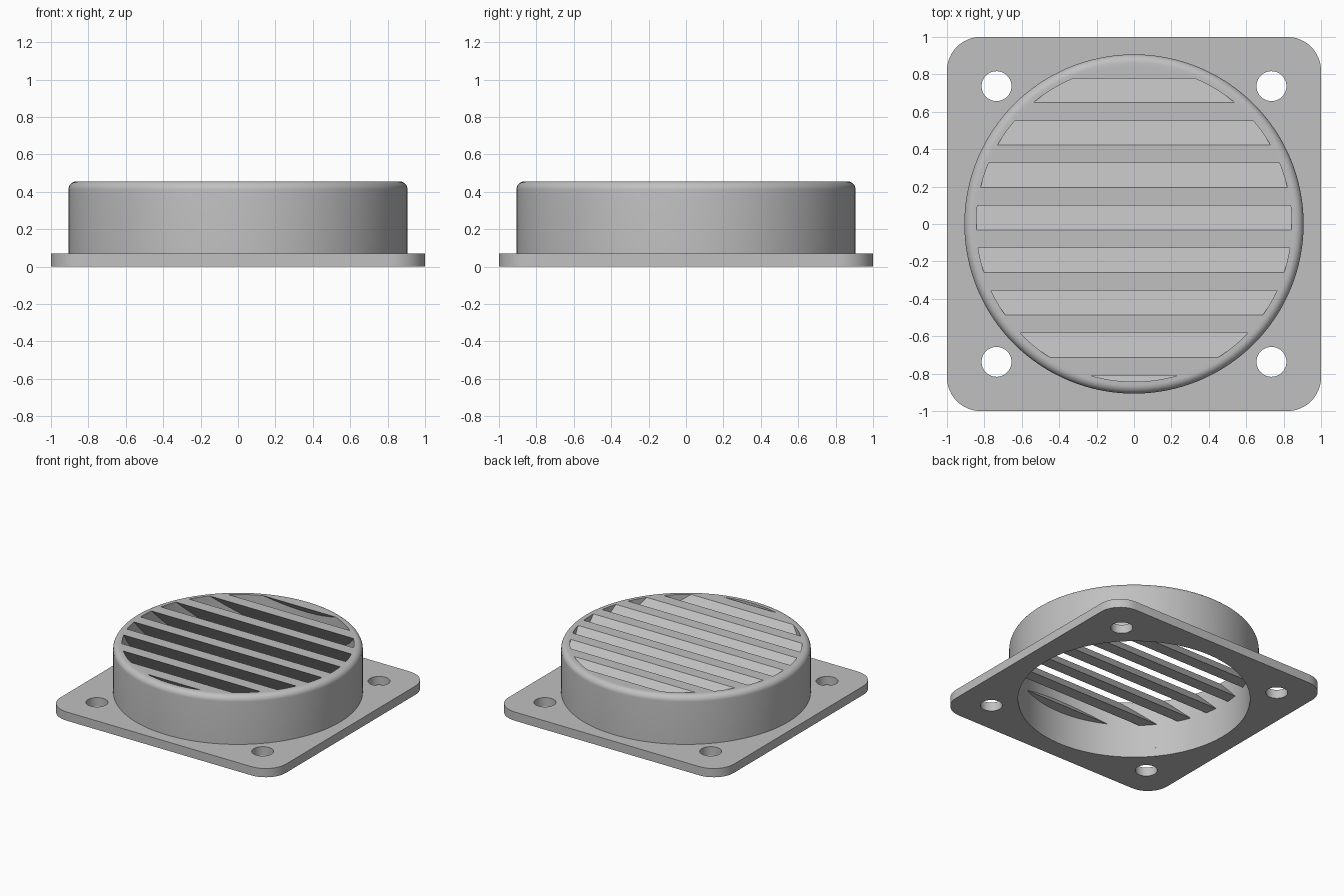
import bpy, bmesh, math

if "Cube" in bpy.data.objects:
    bpy.data.objects.remove(bpy.data.objects["Cube"])

PLATE_H, TOP, SLAT_BASE = 0.07, 0.456, 0.265
R_IN, R_OUT, FILLET = 0.843, 0.907, 0.045
SEG = 128

grey = bpy.data.materials.new("light_grey")
grey.use_nodes = True
colour = (0.53, 0.53, 0.53, 1)
grey.diffuse_color = colour
grey.node_tree.nodes["Principled BSDF"].inputs["Base Color"].default_value = colour


def finish(name, mesh):
    """Link a mesh as a smooth-shaded grey part."""
    bm = bmesh.new()
    bm.from_mesh(mesh)
    bmesh.ops.remove_doubles(bm, verts=bm.verts, dist=1e-5)
    bmesh.ops.recalc_face_normals(bm, faces=bm.faces)
    bm.to_mesh(mesh)
    bm.free()
    mesh.materials.clear()
    mesh.materials.append(grey)
    obj = bpy.data.objects.new(name, mesh)
    bpy.context.collection.objects.link(obj)
    bpy.ops.object.select_all(action='DESELECT')
    obj.select_set(True)
    bpy.context.view_layer.objects.active = obj
    bpy.ops.object.shade_smooth_by_angle(angle=math.radians(30))
    return obj


def baked(obj):
    """Evaluated copy of an object's mesh; the source is removed."""
    deps = bpy.context.evaluated_depsgraph_get()
    mesh = bpy.data.meshes.new_from_object(obj.evaluated_get(deps))
    bpy.data.objects.remove(obj)
    return mesh


def arc(cx, cy, r, start, sweep, n):
    return [(cx + r * math.cos(start + sweep * i / n),
             cy + r * math.sin(start + sweep * i / n)) for i in range(n + 1)]


def circle(cx, cy, r, n):
    return arc(cx, cy, r, 0, math.tau, n)[:-1]


# Mounting flange: rounded square with a large opening and four screw holes
corner = 0.18
outline = []
for q, (sx, sy) in enumerate([(1, 1), (-1, 1), (-1, -1), (1, -1)]):
    outline += arc(sx * (1 - corner), sy * (1 - corner), corner, q * math.pi / 2, math.pi / 2, 12)
loops = [outline, circle(0, 0, R_IN, SEG)]
loops += [circle(sx * 0.735, sy * 0.737, 0.08, 40) for sx in (-1, 1) for sy in (-1, 1)]

curve = bpy.data.curves.new("flange_outline", 'CURVE')
curve.dimensions = '2D'
curve.fill_mode = 'BOTH'
curve.extrude = PLATE_H / 2
for pts in loops:
    spline = curve.splines.new('POLY')
    spline.points.add(len(pts) - 1)
    for p, (x, y) in zip(spline.points, pts):
        p.co = (x, y, 0, 1)
    spline.use_cyclic_u = True
sketch = bpy.data.objects.new("flange_sketch", curve)
bpy.context.collection.objects.link(sketch)
flange_mesh = baked(sketch)
for v in flange_mesh.vertices:
    v.co.z += PLATE_H / 2
finish("mounting_flange", flange_mesh)

# Round collar: lathed wall with a filleted top edge
profile = [(R_IN, PLATE_H), (R_IN, TOP)]
profile += arc(R_OUT - FILLET, TOP - FILLET, FILLET, math.pi / 2, -math.pi / 2, 8)
profile += [(R_OUT, PLATE_H)]
bm = bmesh.new()
verts = [bm.verts.new((r, 0, z)) for r, z in profile]
edges = [bm.edges.new(pair) for pair in zip(verts, verts[1:])]
bmesh.ops.spin(bm, geom=verts + edges, cent=(0, 0, 0), axis=(0, 0, 1),
               angle=math.tau, steps=SEG, use_merge=True)
collar_mesh = bpy.data.meshes.new("collar")
bm.to_mesh(collar_mesh)
bm.free()
finish("collar", collar_mesh)

# Louvre slats: slanted bars, trimmed to the inside of the collar
PITCH, WIDTH, LEAN = 0.227, 0.097, 0.187
bm = bmesh.new()
for k in range(-1, 8):
    y = -0.81 + PITCH * k
    section = [(y, TOP), (y + WIDTH, TOP),
               (y + WIDTH + LEAN, SLAT_BASE), (y + LEAN, SLAT_BASE)]
    face = bm.faces.new([bm.verts.new((-1, py, pz)) for py, pz in section])
    ext = bmesh.ops.extrude_face_region(bm, geom=[face])
    moved = [g for g in ext["geom"] if isinstance(g, bmesh.types.BMVert)]
    bmesh.ops.translate(bm, verts=moved, vec=(2, 0, 0))
bmesh.ops.recalc_face_normals(bm, faces=bm.faces)
bars_mesh = bpy.data.meshes.new("bars")
bm.to_mesh(bars_mesh)
bm.free()
bars = bpy.data.objects.new("bars", bars_mesh)
bpy.context.collection.objects.link(bars)

bpy.ops.mesh.primitive_cylinder_add(vertices=SEG, radius=R_IN + 0.002, depth=2)
cutter = bpy.context.object
cutter.name = "trim_cutter"
cutter.hide_render = True
trim = bars.modifiers.new("trim", 'BOOLEAN')
trim.operation = 'INTERSECT'
trim.solver = 'EXACT'
trim.object = cutter
bpy.context.view_layer.update()
slat_mesh = baked(bars)
bpy.data.objects.remove(cutter)
finish("louvre_slats", slat_mesh)
